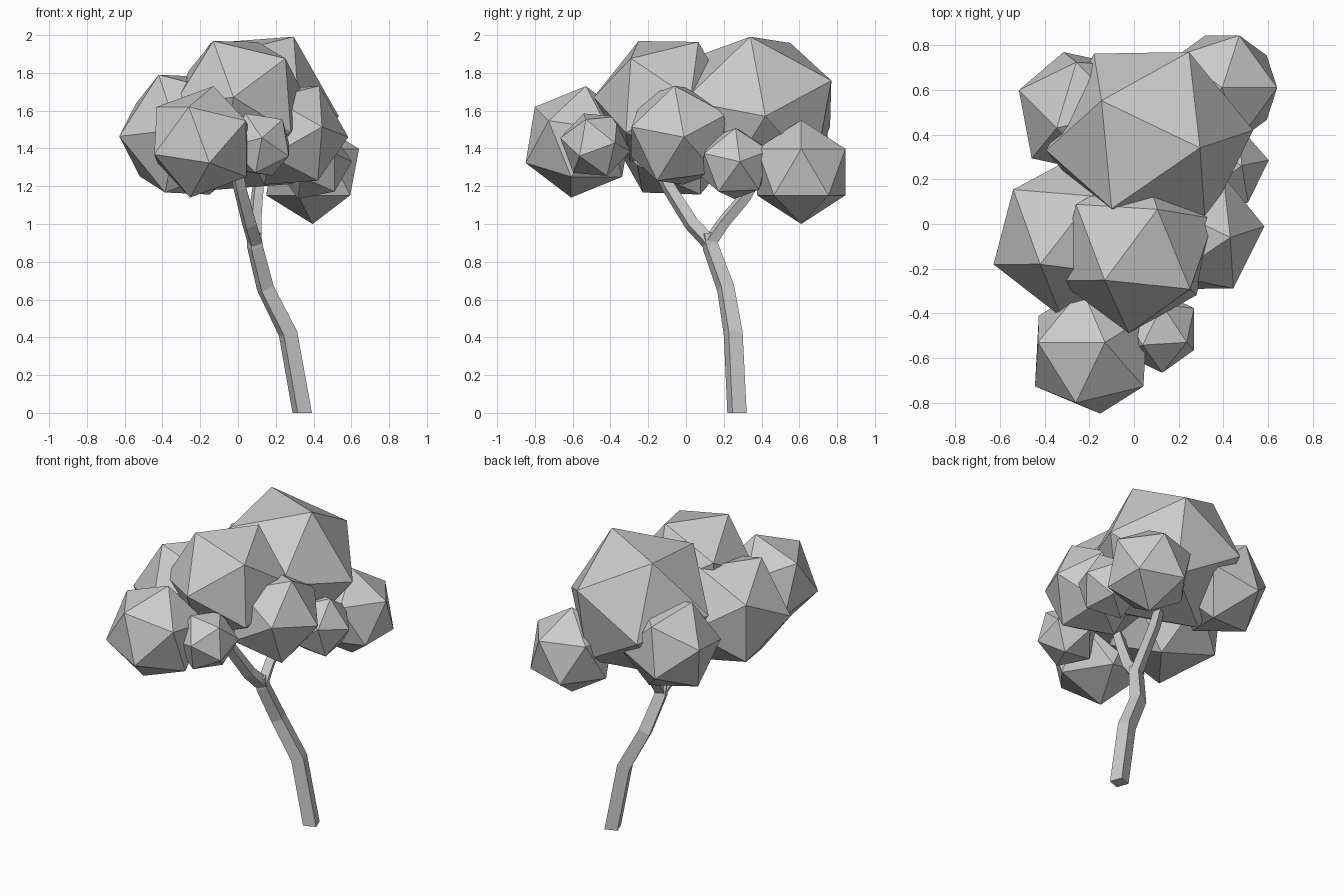
import bpy, bmesh, math
from mathutils import Vector, Matrix

if "Cube" in bpy.data.objects:
    bpy.data.objects.remove(bpy.data.objects["Cube"])


def finish(bm, name):
    bmesh.ops.recalc_face_normals(bm, faces=bm.faces[:])
    me = bpy.data.meshes.new(name)
    bm.to_mesh(me)
    bm.free()
    ob = bpy.data.objects.new(name, me)
    bpy.context.collection.objects.link(ob)
    return ob


def basis(a, b):
    """Orthonormal frame from two directions."""
    x = Vector(a).normalized()
    z = x.cross(Vector(b)).normalized()
    return Matrix((x, z.cross(x), z)).transposed()


def leaf_clump(name, centre, radius, a, b):
    """Icosahedron turned so two neighbouring corners point at a and b."""
    c = Vector(centre)
    bm = bmesh.new()
    bmesh.ops.create_icosphere(bm, subdivisions=1, radius=radius)
    edge = bm.edges[:][0]
    src = basis(edge.verts[0].co, edge.verts[1].co)
    dst = basis(Vector(a) - c, Vector(b) - c)
    m = Matrix.Translation(c) @ (dst @ src.transposed()).to_4x4()
    bm.transform(m)
    return finish(bm, name)


def limb(name, path, turn=20):
    """Square tapering tube through (x, y, z, side) points."""
    bm = bmesh.new()
    pts = [Vector(p[:3]) for p in path]
    rings = []
    for i, p in enumerate(pts):
        t = pts[min(i + 1, len(pts) - 1)] - pts[max(i - 1, 0)]
        q = Vector((0, 0, 1)).rotation_difference(t)
        if i == 0 and p.z < 0.1:
            q.identity()
        r = path[i][3] / math.sqrt(2)
        rings.append([bm.verts.new(p + q @ Vector((
            r * math.cos(math.radians(turn + 45 + 90 * k)),
            r * math.sin(math.radians(turn + 45 + 90 * k)), 0))) for k in range(4)])
    for lo, hi in zip(rings, rings[1:]):
        for k in range(4):
            bm.faces.new((lo[k], lo[(k + 1) % 4], hi[(k + 1) % 4], hi[k]))
    bm.faces.new(rings[0][::-1])
    bm.faces.new(rings[-1])
    return finish(bm, name)


# Foliage: name, centre, radius, two neighbouring corners
clumps = [
    ("crown_back", (.07, .375, 1.585), .466, (.30, .34, 2.0), (-.14, .55, 1.96)),
    ("crown_middle", (.01, -.115, 1.648), .376, (-.13, -.25, 1.965), (.10, .06, 1.97)),
    ("clump_left", (-.284, -.052, 1.473), .368, (-.42, -.18, 1.79), (-.54, .15, 1.64)),
    ("clump_front", (-.192, -.569, 1.435), .304, (-.13, -.53, 1.73), (-.26, -.80, 1.62)),
    ("clump_front_small", (.11, -.48, 1.42), .19, (.28, -.37, 1.43), (.22, -.56, 1.37)),
    ("clump_right", (.285, -.038, 1.47), .30, (.43, -.06, 1.73), (.585, -.01, 1.46)),
    ("clump_right_small", (.40, .26, 1.32), .205, (.60, .285, 1.33), (.47, .26, 1.52)),
    ("clump_back_right", (.395, .61, 1.275), .275, (.395, .61, 1.55), (.62, .61, 1.40)),
    ("clump_back_left", (-.24, .50, 1.44), .30, (-.49, .59, 1.50), (-.31, .41, 1.72)),
]
for c in clumps:
    leaf_clump(*c)

# Trunk and its fork
limb("trunk", [(.34, .27, 0, .08), (.265, .25, .42, .078), (.145, .21, .66, .072),
               (.09, .13, .88, .066), (.085, .115, .95, .058)])
limb("branch_front", [(.09, .125, .90, .062), (.06, .03, 1.0, .06),
                      (.01, -.09, 1.19, .055), (-.03, -.20, 1.40, .045)])
limb("branch_back", [(.09, .125, .90, .056), (.09, .20, 1.01, .052),
                     (.10, .31, 1.14, .05), (.12, .42, 1.32, .04)])
